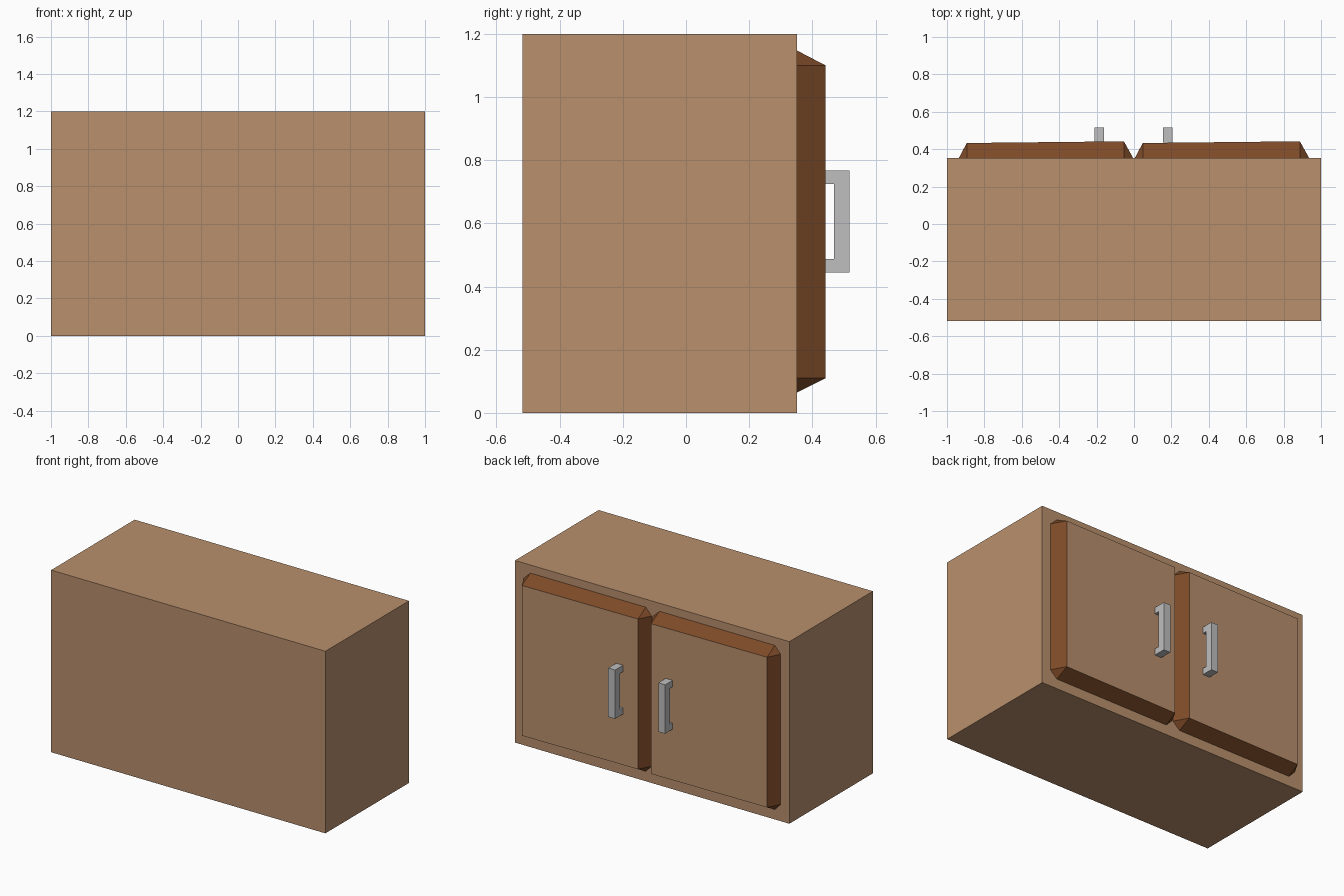
import bpy, bmesh

if "Cube" in bpy.data.objects:
    bpy.data.objects.remove(bpy.data.objects["Cube"])


def material(name, rgb):
    m = bpy.data.materials.new(name)
    m.diffuse_color = (*rgb, 1)
    m.use_nodes = True
    m.node_tree.nodes["Principled BSDF"].inputs["Base Color"].default_value = m.diffuse_color
    return m


wood = material("light wood", (0.485, 0.279, 0.153))
trim = material("dark wood trim", (0.205, 0.069, 0.021))
metal = material("grey metal", (0.52, 0.52, 0.52))


def finish(bm, name, mats):
    bmesh.ops.recalc_face_normals(bm, faces=bm.faces[:])
    me = bpy.data.meshes.new(name)
    bm.to_mesh(me)
    bm.free()
    for m in mats:
        me.materials.append(m)
    ob = bpy.data.objects.new(name, me)
    bpy.context.collection.objects.link(ob)
    return ob


# Cabinet carcass
bm = bmesh.new()
bmesh.ops.create_cube(bm, size=1)
for v in bm.verts:
    v.co = (v.co.x * 2, v.co.y * 0.87 - 0.083, (v.co.z + 0.5) * 1.2)
finish(bm, "cabinet_body", [wood])


# Door: flat panel with sloped trim and cut corners
def door(name, x0, x1):
    bm = bmesh.new()
    xi0, xi1, z0, z1, zi0, zi1 = x0 + 0.043, x1 - 0.05, 0.065, 1.147, 0.11, 1.10
    y = 0.352
    front = [bm.verts.new(p) for p in ((xi0, 0.433, zi0), (xi1, 0.442, zi0),
                                       (xi1, 0.442, zi1), (xi0, 0.433, zi1))]
    base = [bm.verts.new((px, y, pz)) for px, pz in (
        (x0, zi0), (xi0, z0), (xi1, z0), (x1, zi0),
        (x1, zi1), (xi1, z1), (xi0, z1), (x0, zi1))]
    panel = bm.faces.new(front)
    back = bm.faces.new(base)
    for i in range(4):
        a, b = base[2 * i], base[2 * i + 1]
        c = base[(2 * i + 2) % 8]
        bm.faces.new((a, b, front[i]))
        bm.faces.new((b, c, front[(i + 1) % 4], front[i]))
    for f in bm.faces:
        f.material_index = 0 if f in (panel, back) else 1
    finish(bm, name, [wood, trim])


# Handle: U-shaped side profile extruded across x
def handle(name, x0, x1):
    bm = bmesh.new()
    prof = ((0.435, 0.445), (0.517, 0.445), (0.517, 0.767), (0.435, 0.767),
            (0.435, 0.725), (0.468, 0.725), (0.468, 0.487), (0.435, 0.487))
    f = bm.faces.new([bm.verts.new((x0, py, pz)) for py, pz in prof])
    ext = bmesh.ops.extrude_face_region(bm, geom=[f])
    bmesh.ops.translate(bm, vec=(x1 - x0, 0, 0),
                        verts=[g for g in ext["geom"] if isinstance(g, bmesh.types.BMVert)])
    finish(bm, name, [metal])


door("left_door", -0.937, -0.004)
door("right_door", 0.004, 0.937)
handle("left_handle", -0.21, -0.16)
handle("right_handle", 0.155, 0.205)
